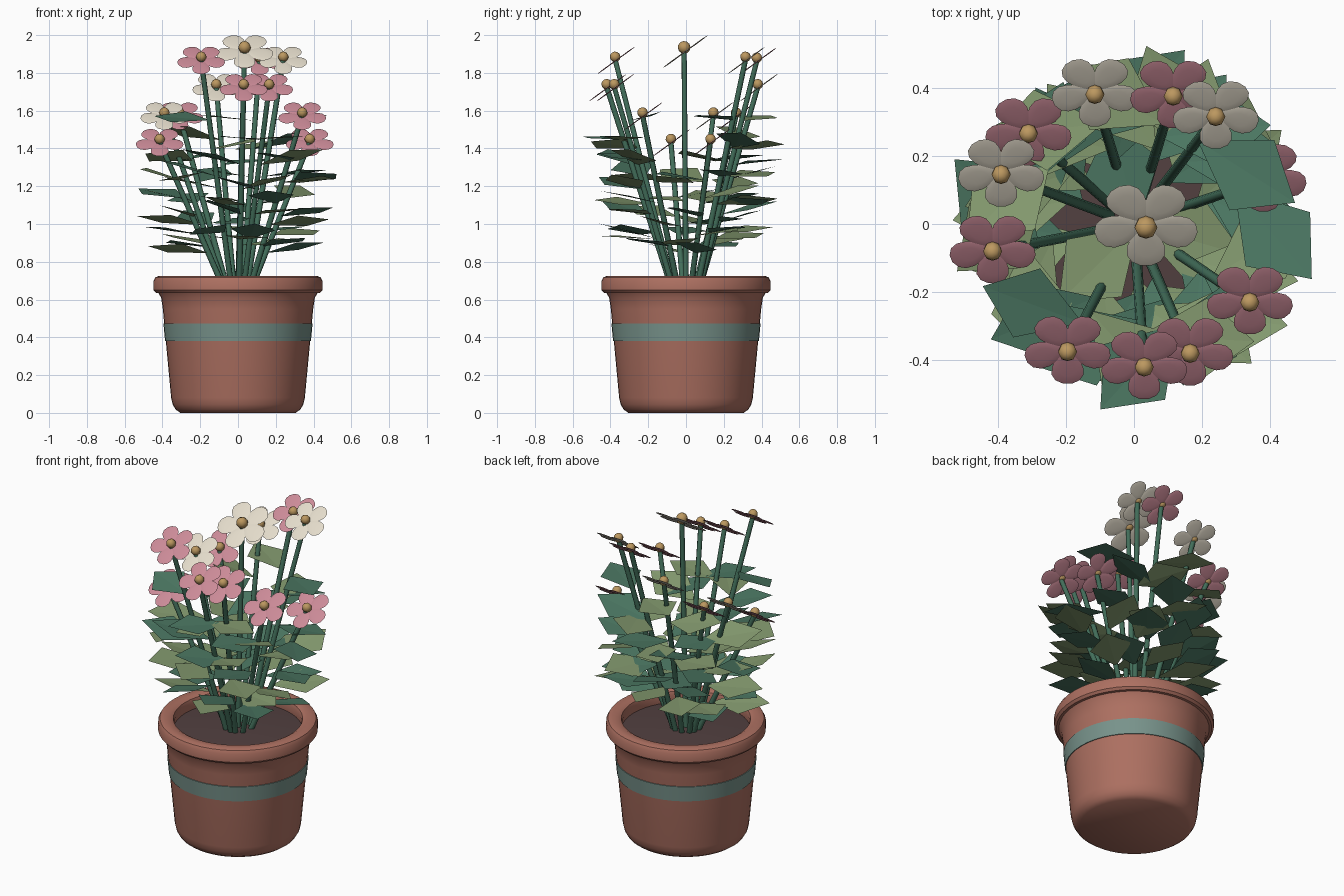
import bpy, bmesh, math, random
from mathutils import Vector, Matrix

random.seed(4)
cube = bpy.data.objects.get("Cube")
if cube:
    bpy.data.objects.remove(cube, do_unlink=True)


def material(name, r, g, b):
    # sRGB bytes to a linear flat colour
    lin = [((c / 255 + 0.055) / 1.055) ** 2.4 for c in (r, g, b)] + [1]
    m = bpy.data.materials.new(name)
    m.use_nodes = True
    m.diffuse_color = lin
    node = next(n for n in m.node_tree.nodes if n.type == 'BSDF_PRINCIPLED')
    node.inputs["Base Color"].default_value = lin
    node.inputs["Roughness"].default_value = 0.8
    return m


terracotta = material("terracotta", 173, 112, 97)
band_teal = material("band_teal", 120, 147, 139)
soil_brown = material("soil_brown", 82, 64, 64)
stem_green = material("stem_green", 66, 110, 90)
dark_green = material("leaf_dark_green", 76, 120, 99)
light_green = material("leaf_light_green", 132, 154, 111)
pink = material("petal_pink", 204, 139, 152)
cream = material("petal_cream", 228, 220, 203)
gold = material("flower_gold", 188, 152, 96)


def add(name, bm, mat, smooth=None):
    bmesh.ops.recalc_face_normals(bm, faces=bm.faces)
    me = bpy.data.meshes.new(name)
    bm.to_mesh(me)
    bm.free()
    me.materials.append(mat)
    ob = bpy.data.objects.new(name, me)
    bpy.context.collection.objects.link(ob)
    if smooth:
        bpy.ops.object.select_all(action='DESELECT')
        ob.select_set(True)
        bpy.context.view_layer.objects.active = ob
        bpy.ops.object.shade_smooth_by_angle(angle=math.radians(smooth))
    return ob


def lathe(name, profile, mat, closed=False):
    bm = bmesh.new()
    vs = [bm.verts.new((r, 0, z)) for r, z in profile]
    edges = [bm.edges.new(p) for p in zip(vs, vs[1:])]
    if closed:
        edges.append(bm.edges.new((vs[-1], vs[0])))
    bmesh.ops.spin(bm, geom=vs + edges, cent=(0, 0, 0), axis=(0, 0, 1),
                   angle=math.tau, steps=48)
    bmesh.ops.remove_doubles(bm, verts=bm.verts, dist=0.0005)
    return add(name, bm, mat, 40)


# Pot, rim, painted band and soil
lathe("pot_body", [(0, 0), (0.305, 0), (0.33, 0.018), (0.346, 0.045), (0.354, 0.08),
                   (0.398, 0.55), (0.407, 0.61), (0.425, 0.64), (0.37, 0.66),
                   (0.355, 0.60), (0, 0.60)], terracotta)
lathe("pot_rim", [(0.36, 0.645), (0.41, 0.632), (0.435, 0.636), (0.447, 0.65),
                  (0.447, 0.70), (0.437, 0.718), (0.418, 0.725), (0.38, 0.725),
                  (0.362, 0.715), (0.355, 0.695)], terracotta, closed=True)
lathe("painted_band", [(0.38, 0.38), (0.386, 0.381), (0.395, 0.474), (0.387, 0.475)],
      band_teal, closed=True)
lathe("soil", [(0, 0.665), (0.2, 0.662), (0.36, 0.65)], soil_brown)


def stem(base, tip):
    d = tip - base
    bm = bmesh.new()
    bmesh.ops.create_cone(bm, cap_ends=True, segments=8, radius1=0.016, radius2=0.014,
                          depth=d.length,
                          matrix=Matrix.Translation((base + tip) / 2)
                          @ d.to_track_quat('Z', 'Y').to_matrix().to_4x4())
    add("stem", bm, stem_green, 60)


def leaf(pos, azimuth, size, mat):
    # Kite folded gently along the midrib
    bm = bmesh.new()
    base, tip, left, right = [bm.verts.new(p) for p in (
        (0, 0, 0), (0.34, 0, 0), (0.19, 0.122, 0.006), (0.19, -0.122, 0.006))]
    bm.faces.new((base, right, tip))
    bm.faces.new((base, tip, left))
    turn = (Matrix.Rotation(azimuth, 4, 'Z')
            @ Matrix.Rotation(math.radians(random.uniform(-15, -3)), 4, 'Y')
            @ Matrix.Rotation(math.radians(random.uniform(-15, 15)), 4, 'X'))
    bm.transform(Matrix.Translation(pos) @ turn @ Matrix.Scale(size, 4))
    add("leaf", bm, mat)


def flower(pos, size, mat):
    # Five flattened petals below a round centre, tipped towards the front
    place = (Matrix.Translation(pos) @ Matrix.Rotation(math.radians(36), 4, 'X')
             @ Matrix.Scale(size, 4))
    bm = bmesh.new()
    for i in range(5):
        turn = Matrix.Rotation(math.radians(270 + 72 * i), 4, 'Z')
        made = bmesh.ops.create_uvsphere(bm, u_segments=14, v_segments=6, radius=1)
        for v in made["verts"]:
            widen = 1 + 0.3 * v.co.x
            v.co = turn @ Vector((0.07 + 0.06 * v.co.x, 0.046 * widen * v.co.y,
                                  0.003 * v.co.z - 0.018))
    bm.transform(place)
    add("petals", bm, mat, 60)
    bm = bmesh.new()
    bmesh.ops.create_uvsphere(bm, u_segments=8, v_segments=6, radius=0.028)
    bm.transform(place)
    add("flower_centre", bm, gold, 60)


# Flower heads: x, y, z, petal colour
heads = [
    (0.38, 0.13, 1.45, pink), (-0.415, -0.08, 1.45, pink),
    (0.34, -0.23, 1.59, pink), (-0.31, 0.265, 1.59, pink), (-0.39, 0.145, 1.59, cream),
    (0.03, -0.42, 1.74, pink), (0.165, -0.38, 1.74, pink), (-0.115, 0.38, 1.74, cream),
    (-0.195, -0.375, 1.885, pink), (0.115, 0.375, 1.88, pink), (0.24, 0.315, 1.885, cream),
    (0.035, -0.01, 1.935, cream),
]
# Leaves as share of stem height and turn away from the stem's heading
leaf_plan = [(0.25, 12), (0.37, -32), (0.49, 52), (0.61, -66), (0.73, 76)]
for n, (x, y, z, colour) in enumerate(heads):
    tip = Vector((x, y, z))
    centre = n == len(heads) - 1
    out = Vector((x, y, 0)).normalized()
    base = Vector((0, 0, 0.645)) + out * (0 if centre else 0.07)
    stem(base, tip - Vector((0, 0, 0.015)))
    flower(tip, 1.2 if centre else 1, colour)
    heading = math.atan2(y, x)
    side = 1 if n % 2 else -1
    # Leaves climb the stem, alternating sides and shades
    for k, (f, turn) in enumerate(leaf_plan[:3] if centre else leaf_plan):
        angle = 120 * k if centre else side * turn + random.uniform(-12, 12)
        leaf(base.lerp(tip, f * (0.75 if centre else 1)), heading + math.radians(angle),
             random.uniform(0.92, 1.05), light_green if (n + k) % 2 else dark_green)
